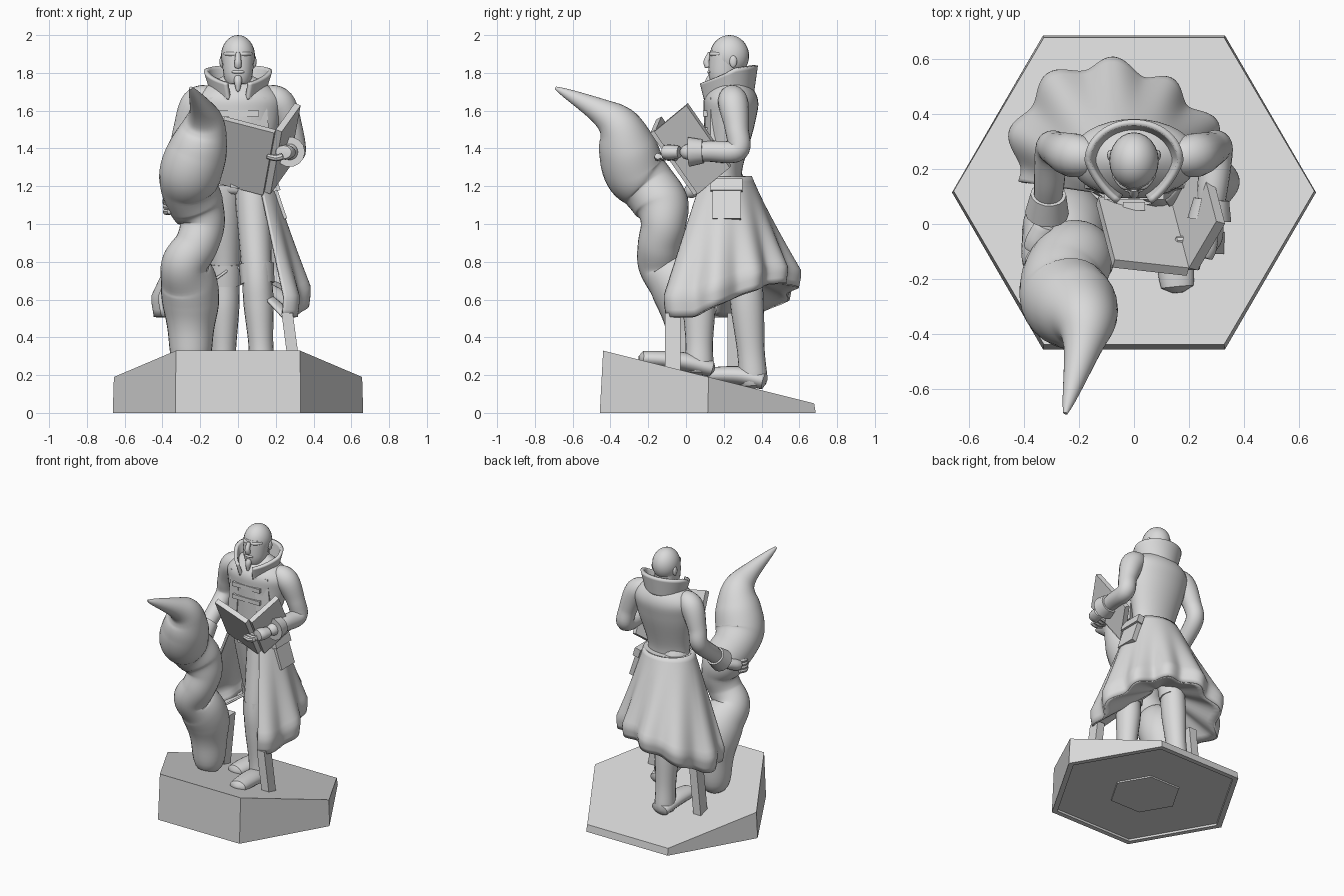
import bpy, bmesh, math
from mathutils import Vector

cube = bpy.data.objects.get("Cube")
if cube:
    bpy.data.objects.remove(cube, do_unlink=True)

GREY = (0.7, 0.7, 0.7, 1)
material = bpy.data.materials.new("plain_grey")
material.use_nodes = True
material.diffuse_color = GREY
material.node_tree.nodes["Principled BSDF"].inputs["Base Color"].default_value = GREY
parts = []


def finish(name, bm):
    bmesh.ops.recalc_face_normals(bm, faces=bm.faces)
    mesh = bpy.data.meshes.new(name)
    bm.to_mesh(mesh)
    bm.free()
    mesh.materials.append(material)
    part = bpy.data.objects.new(name, mesh)
    bpy.context.collection.objects.link(part)
    parts.append(part)
    return part


def spline(keys, steps):
    """Smooth curve through keys of position and radius."""
    keys = [Vector(key) for key in keys]
    last = len(keys) - 1
    samples = []
    for i in range(last):
        start, end = keys[i], keys[i + 1]
        leave = (end - keys[max(i - 1, 0)]) / 2
        arrive = (keys[min(i + 2, last)] - start) / 2
        for step in range(steps):
            t = step / steps
            ease = t * t * (3 - 2 * t)
            samples.append(start.lerp(end, ease) + leave * t * (1 - t) ** 2 - arrive * t * t * (1 - t))
    return samples + [keys[-1]]


def loft(name, keys, flat=1.0, sides=20, rounded=True):
    """Tube through keys of (x, y, z, radius), flattened front to back."""
    bm = bmesh.new()
    samples = spline(keys, 7) if rounded else [Vector(key) for key in keys]
    points = [sample.xyz for sample in samples]
    last = len(points) - 1
    run = (points[last] - points[0]).normalized()
    reference = Vector((0, 1, 0)) if abs(run.x) > 0.8 else Vector((1, 0, 0))
    rings = []
    for i, point in enumerate(points):
        along = (points[min(i + 1, last)] - points[max(i - 1, 0)]).normalized()
        across = (reference - along * reference.dot(along)).normalized()
        deep = along.cross(across) * flat
        radius = samples[i].w
        if rounded:
            radius *= max(0.1, 1 - abs(2 * i / last - 1) ** 16) ** 0.5
        turns = [math.tau * k / sides for k in range(sides)]
        rings.append([bm.verts.new(point + (across * math.cos(a) + deep * math.sin(a)) * radius) for a in turns])
    for lower, upper in zip(rings, rings[1:]):
        for k in range(sides):
            n = (k + 1) % sides
            bm.faces.new((lower[k], lower[n], upper[n], upper[k]))
    bm.faces.new(rings[0])
    bm.faces.new(rings[-1])
    return finish(name, bm)


def ball(name, centre, size):
    bm = bmesh.new()
    bmesh.ops.create_uvsphere(bm, u_segments=24, v_segments=16, radius=1)
    bmesh.ops.scale(bm, vec=size, verts=bm.verts)
    bmesh.ops.translate(bm, vec=centre, verts=bm.verts)
    return finish(name, bm)


def slab(name, corner, *edges):
    """Skewed box from one corner and three edge vectors."""
    bm = bmesh.new()
    bmesh.ops.create_cube(bm, size=1)
    for vert in bm.verts:
        place = Vector(corner)
        for edge, amount in zip(edges, vert.co):
            place += Vector(edge) * (amount + 0.5)
        vert.co = place
    return finish(name, bm)


def cloth(name, surface, columns, rows, thickness):
    """Thick open sheet from a rule giving a point for (around, down)."""
    bm = bmesh.new()
    grid = [[bm.verts.new(surface(c / columns, r / rows)) for c in range(columns + 1)] for r in range(rows + 1)]
    for upper, lower in zip(grid, grid[1:]):
        for c in range(columns):
            bm.faces.new((upper[c], upper[c + 1], lower[c + 1], lower[c]))
    modifier = finish(name, bm).modifiers.new("thickness", "SOLIDIFY")
    modifier.thickness, modifier.offset = thickness, 0


# Sloped hexagonal base with a recessed underside
bm = bmesh.new()
bottom, top = [], []
for k in range(6):
    across, along = math.cos(math.tau * k / 6), math.sin(math.tau * k / 6)
    bottom.append(bm.verts.new((0.663 * across, 0.115 + 0.66 * along, 0)))
    y = 0.12 + 0.645 * along
    top.append(bm.verts.new((0.657 * across, y, 0.22 - y / 4)))
for k in range(6):
    n = (k + 1) % 6
    bm.faces.new((bottom[k], bottom[n], top[n], top[k]))
bm.faces.new(top)
underside = bm.faces.new(bottom[::-1])
bm.normal_update()
for width, depth in ((0.04, 0), (0.001, -0.015), (0.38, 0), (0.001, 0.01)):
    bmesh.ops.inset_region(bm, faces=[underside], thickness=width, depth=depth)
finish("hexagon_base", bm)

# Curling tentacle
loft("tentacle", [
    (-.25, .02, .2, .13), (-.25, .02, .42, .125), (-.25, 0, .58, .15), (-.26, -.05, .69, .15),
    (-.28, -.13, .79, .125), (-.22, -.14, .89, .115), (-.19, -.12, 1, .12), (-.22, -.13, 1.1, .145),
    (-.26, -.2, 1.2, .15), (-.25, -.27, 1.28, .165), (-.21, -.31, 1.4, .155),
    (-.18, -.36, 1.52, .115), (-.19, -.46, 1.6, .07), (-.25, -.69, 1.72, .025)], sides=28)

# Legs, boots and knee bands
for side, hip, knee, ankle, toe in (
        ("left", (.07, .19, 1.3), (.1, .07, .74), (.13, .07, .2), (.16, -.25, .28)),
        ("right", (-.07, .19, 1.3), (-.07, .31, .74), (-.08, .36, .13), (-.11, .1, .19))):
    hip, knee, ankle, toe = map(Vector, (hip, knee, ankle, toe))
    calf = knee.lerp(ankle, 0.3)
    shin = knee.lerp(ankle, 0.7)
    loft(side + "_leg", [(*hip, .1), (*hip.lerp(knee, 0.5), .09), (*knee, .08), (*calf, .08),
                         (*shin, .066), (*ankle, .075)], flat=1.1)
    heel = ankle + (ankle - toe) * 0.25
    loft(side + "_boot", [(*(heel + Vector((0, 0, .05))), .07), (*(ankle.lerp(toe, 0.3) + Vector((0, 0, .05))), .075),
                          (*(toe + Vector((0, 0, .01))), .06)], flat=0.65)
    loft(side + "_knee_band", [(*knee.lerp(hip, 0.09), .093), (*knee.lerp(ankle, 0.1), .09)], sides=10, rounded=False)

# Torso, belt and vest
loft("torso", [(0, .2, 1.15, .16), (0, .2, 1.3, .16), (0, .23, 1.55, .22), (0, .24, 1.68, .22),
               (0, .24, 1.8, .06)], flat=0.62, sides=32)
loft("belt", [(0, .2, 1.2, .17), (0, .2, 1.25, .17)], flat=0.8, sides=32, rounded=False)
slab("belt_buckle", (-.04, .05, 1.19), (.08, 0, 0), (0, .03, 0), (0, 0, .07))
for height in (1.48, 1.57):
    slab("chest_strap", (-.11, .09, height), (.22, 0, 0), (0, .03, 0), (0, 0, .03))


# Pleated coat skirt, swept out behind and open in front
def skirt(around, down):
    a = math.radians(-50 + 265 * around)
    waist = Vector((.17 * math.cos(a), .2 + .14 * math.sin(a), 1.25))
    a = math.radians(-48 + 235 * around)
    swing = 1 + 0.1 * math.cos(2 * (a - math.radians(140)))
    pleat = 0.07 * down * math.sin(around * math.tau * 7)
    reach = 0.385 * (swing + pleat)
    lift = max(0, math.cos(a - math.radians(65)))
    hem = Vector((reach * math.cos(a) - .04, .2 + reach * math.sin(a), .51 + .18 * lift))
    flare = min(1.15 * down, 1) - max(0, down - 0.85) / 2
    point = waist.lerp(hem, flare)
    point.z = waist.z + (hem.z - waist.z) * down
    return point


# Lining that closes the coat behind the legs
def lining(around, inward):
    return skirt(around, 1).lerp(Vector((-.02, .22, .78)), inward * 0.9)


# Standing collar, its front corners drawn together
def collar(around, down):
    a = math.radians(-64 + 308 * around)
    up = 1 - down
    back = (1 + math.sin(a)) / 2
    front = max(0, -math.sin(a))
    height = 1.66 + .04 * back + up * (.08 + .06 * min(1, back * 1.6))
    return Vector(((.13 + .04 * up) * math.cos(a) * (1 - front / 4),
                   .23 + (.12 + .02 * up) * math.sin(a) * (1 + front / 5), height))


cloth("coat_skirt", skirt, 120, 20, 0.018)
cloth("coat_lining", lining, 60, 8, 0.012)
cloth("collar", collar, 48, 8, 0.022)

# Arms, cuffs, hands, fingers, lapels, ears and brows
for side, s, wrist, grip in (("left", 1, (.27, -.03, 1.38), (.24, -.12, 1.38)),
                             ("right", -1, (-.32, 0, 1.15), (-.36, -.1, 1.11))):
    wrist, grip = Vector(wrist), Vector(grip)
    elbow = Vector((s * .3, .27, 1.39))
    loft(side + "_arm", [(s * .13, .24, 1.68, .06), (s * .22, .25, 1.64, .08), (s * .28, .27, 1.5, .063),
                         (*elbow, .06), (*elbow.lerp(wrist, 0.5), .055), (*wrist, .04)])
    loft(side + "_cuff", [(*elbow.lerp(wrist, 0.6), .065), (*elbow.lerp(wrist, 0.85), .08)], sides=14, rounded=False)
    loft(side + "_hand", [(*wrist, .04), (*wrist.lerp(grip, 0.6), .05), (*grip, .045)], flat=0.8)
    for k in range(4):
        knuckle = grip + (Vector((0, .06 - .03 * k, -.02)) if s > 0 else Vector((0, 0, .03 - .025 * k)))
        bend = Vector((-.04, 0, -.01)) if s > 0 else Vector((-.02, -.04, 0))
        curl = Vector((-.05, 0, .01)) if s > 0 else Vector((.02, -.05, 0))
        loft(side + "_finger", [(*knuckle, .018), (*(knuckle + bend), .018), (*(knuckle + bend + curl), .014)], sides=8)
    slab(side + "_lapel", (s * .06, .1, 1.67), (s * .09, .03, 0), (s * .03, 0, -.4), (0, .04, 0))
    ball(side + "_ear", (s * .086, .25, 1.86), (.012, .02, .032))
    loft(side + "_brow", [(0, .135, 1.9, .01), (s * .04, .14, 1.9, .012), (s * .075, .18, 1.9, .008)], sides=10)

# Open book, its halves meeting at the spine
spine = Vector((-.06, .23, -.33))
hinge = Vector((.2, -.16, 1.5))
for name, spread in (("book_right_half", (-.27, .03, .07)), ("book_left_half", (.1, .17, .14))):
    spread = Vector(spread)
    away = spread.cross(spine).normalized() * 0.035
    if away.z > 0:
        away.negate()
    slab(name, hinge, spread, spine, away)

# Hip pocket with flap
slab("pocket", (.16, .14, 1.2), (0, .15, 0), (.06, 0, -.18), (.04, 0, .01))
slab("pocket_flap", (.16, .13, 1.23), (0, .17, 0), (.02, 0, -.06), (.045, 0, .01))

# Posts under the coat corners
for side, s, y in (("left", 1, -.11), ("right", -1, .22)):
    slab(side + "_post", (s * .23, y, .53), (0, .08, 0), (s * .04, 0, -.33 - y / 4), (s * .06, 0, 0))

# Head and face
loft("neck", [(0, .25, 1.65, .07), (0, .24, 1.85, .07)])
ball("skull", (0, .23, 1.89), (.09, .104, .11))
loft("jaw", [(0, .19, 1.73, .055), (0, .2, 1.79, .077), (0, .22, 1.92, .088)], flat=1.08)
loft("nose", [(0, .13, 1.91, .012), (0, .11, 1.86, .018), (0, .12, 1.83, .02)], sides=10)
ball("lips", (0, .125, 1.805), (.035, .012, .01))
loft("goatee", [(0, .135, 1.78, .02), (0, .12, 1.75, .02), (0, .115, 1.7, .008)], sides=10)

# Smooth shading with crisp edges
bpy.ops.object.select_all(action="DESELECT")
for part in parts:
    part.select_set(True)
bpy.context.view_layer.objects.active = parts[0]
bpy.ops.object.shade_smooth_by_angle(angle=math.radians(40))
